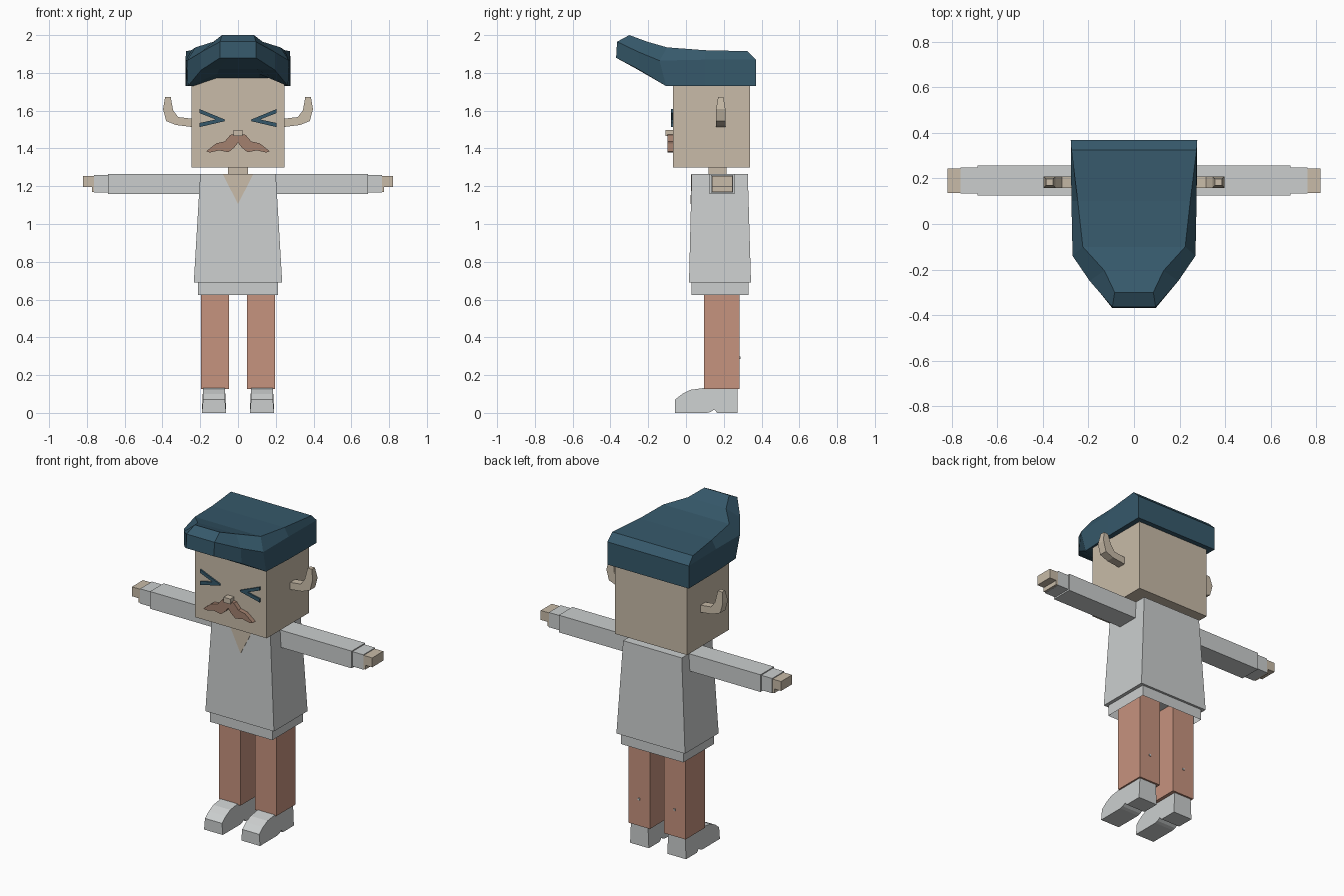
import bpy, bmesh

cube = bpy.data.objects.get("Cube")
if cube:
    bpy.data.objects.remove(cube, do_unlink=True)


def material(name, rgb):
    lin = [((c / 255 + 0.055) / 1.055) ** 2.4 for c in rgb] + [1]
    m = bpy.data.materials.new(name)
    m.use_nodes = True
    m.diffuse_color = lin
    m.node_tree.nodes["Principled BSDF"].inputs["Base Color"].default_value = lin
    return m


SKIN = material("skin beige", (200, 187, 168))
CLOTH = material("pale grey cloth", (203, 206, 206))
TROUSER = material("terracotta", (198, 147, 126))
TEAL = material("dark teal", (54, 89, 107))
BROWN = material("moustache brown", (163, 129, 111))


def make(name, verts, faces, mat):
    bm = bmesh.new()
    vs = [bm.verts.new(v) for v in verts]
    for f in faces:
        bm.faces.new([vs[i] for i in f])
    bmesh.ops.recalc_face_normals(bm, faces=bm.faces)
    mesh = bpy.data.meshes.new(name)
    bm.to_mesh(mesh)
    bm.free()
    mesh.materials.append(mat)
    ob = bpy.data.objects.new(name, mesh)
    bpy.context.collection.objects.link(ob)
    return ob


def loft(name, a, b, mat, open_start=False):
    """Join two matching outlines with side faces and end caps."""
    n = len(a)
    faces = [(i, (i + 1) % n, n + (i + 1) % n, n + i) for i in range(n)]
    faces.append(tuple(range(n, 2 * n)))
    if not open_start:
        faces.append(tuple(range(n)))
    return make(name, a + b, faces, mat)


def rect(x0, x1, y0, y1, z):
    return [(x0, y0, z), (x1, y0, z), (x1, y1, z), (x0, y1, z)]


def box(name, x, y, z, mat, open_bottom=False):
    return loft(name, rect(*x, *y, z[0]), rect(*x, *y, z[1]), mat, open_bottom)


def plate(name, outline, y0, y1, mat):
    """Extrude an (x, z) outline along y."""
    return loft(name, [(x, y0, z) for x, z in outline],
                [(x, y1, z) for x, z in outline], mat)


def both(side, lo, hi):
    return sorted((side * lo, side * hi))


# Head and neck
box("head", (-.245, .245), (-.07, .34), (1.3, 1.8), SKIN)
box("neck", (-.053, .053), (.12, .215), (1.2, 1.31), SKIN)

# Shirt: tapered body, open hem, neckline
loft("shirt_body", rect(-.234, .234, .016, .344, .69),
     rect(-.2, .2, .03, .327, 1.265), CLOTH)
box("shirt_hem", (-.213, .213), (.03, .33), (.625, .692), CLOTH, True)
neckline = [(-.08, 1.264), (.08, 1.264), (0, 1.105)]
loft("neckline", [(x, .024 + (z - 1.105) * .024, z) for x, z in neckline],
     [(x, .032, z) for x, z in neckline], SKIN)

# Cap: half sections (top, side, rim, underside), back to front
sections = [
    [(.275, .325, 1.915), (.278, .37, 1.87), (.278, .37, 1.73), (.11, .37, 1.73)],
    [(.247, .1, 1.92), (.275, .1, 1.87), (.275, .1, 1.73), (.11, .1, 1.73)],
    [(.225, -.1, 1.935), (.27, -.14, 1.865), (.265, -.105, 1.73), (.11, -.15, 1.795)],
    [(.13, -.205, 1.965), (.195, -.25, 1.91), (.195, -.245, 1.815), (.1, -.26, 1.82)],
    [(.085, -.3, 2.0), (.095, -.365, 1.965), (.095, -.37, 1.88), (.05, -.37, 1.88)],
]
verts, faces = [], []
for half in sections:
    verts += half + [(-x, y, z) for x, y, z in reversed(half)]
for r in range(len(sections) - 1):
    for i in range(8):
        j = (i + 1) % 8
        faces.append((r * 8 + i, r * 8 + j, r * 8 + 8 + j, r * 8 + 8 + i))
for start in (0, 8 * (len(sections) - 1)):
    for cap in ((0, 1, 6, 7), (1, 2, 5, 6), (2, 3, 4, 5)):
        faces.append([start + i for i in cap])
make("cap", verts, faces, TEAL)

# Nose and moustache
box("nose", (-.023, .023), (-.108, -.07), (1.465, 1.497), SKIN)
half = [(.04, 1.472), (.07, 1.437), (.115, 1.427), (.168, 1.385), (.15, 1.378),
        (.1, 1.39), (.05, 1.38), (.02, 1.405)]
plate("moustache", [(0, 1.478)] + half + [(0, 1.43)]
      + [(-x, z) for x, z in reversed(half)], -.097, -.069, BROWN)

ear = [(.24, 1.513), (.328, 1.524), (.38, 1.545), (.397, 1.608), (.386, 1.672),
       (.356, 1.672), (.344, 1.603), (.317, 1.566), (.24, 1.557)]
shoe = [(-.058, 0), (-.058, .07), (-.02, .1), (.024, .122), (.095, .132), (.272, .132),
        (.272, 0), (.165, 0), (.15, .018), (.13, .005), (.11, 0)]

for side, word in ((1, "left"), (-1, "right")):
    # Squeezed-shut eye: two tapering strokes
    for part, stroke in (
            ("upper", [(.203, 1.608), (.203, 1.587), (.085, 1.54), (.068, 1.552)]),
            ("lower", [(.203, 1.535), (.203, 1.513), (.068, 1.545), (.085, 1.56)])):
        plate(f"{word}_eye_{part}", [(side * x, z) for x, z in stroke],
              -.079, -.07, TEAL)

    # Curled ear, narrower at the tip
    def ear_side(sign):
        return [(side * x, .184 + sign * (.014 if z > 1.65 else .025), z) for x, z in ear]
    loft(f"{word}_ear", ear_side(-1), ear_side(1), SKIN)

    # Arm and hand
    box(f"{word}_sleeve", both(side, .18, .688), (.125, .257), (1.159, 1.265), CLOTH)
    box(f"{word}_cuff", both(side, .68, .762), (.133, .249), (1.168, 1.259), CLOTH)
    box(f"{word}_palm", both(side, .755, .774), (.137, .245), (1.17, 1.254), SKIN)
    box(f"{word}_fingers", both(side, .77, .82), (.137, .245), (1.196, 1.254), SKIN)

    # Leg with a small stud at the back
    box(f"{word}_leg", both(side, .048, .195), (.095, .283), (.127, .69), TROUSER)
    box(f"{word}_leg_stud", both(side, .116, .128), (.28, .288), (.286, .298), CLOTH)

    # Shoe, slightly wider at the sole
    def shoe_side(sign):
        return [(side * .127 + sign * (.058 if z > .06 else .064), y, z) for y, z in shoe]
    loft(f"{word}_shoe", shoe_side(-1), shoe_side(1), CLOTH)
